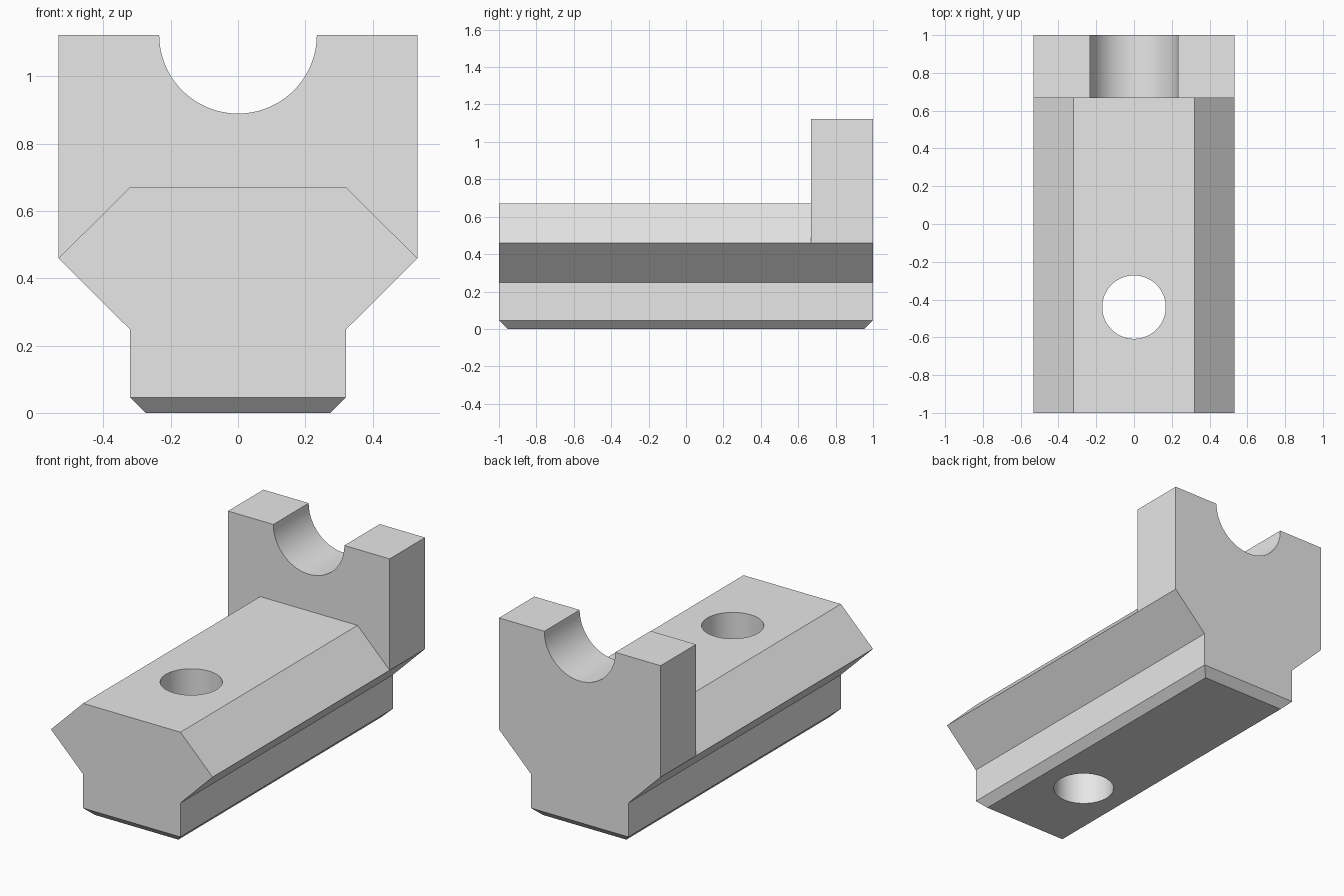
import bpy, bmesh
from math import sin, cos, pi, radians

if "Cube" in bpy.data.objects:
    bpy.data.objects.remove(bpy.data.objects["Cube"], do_unlink=True)

HALF, NECK = 0.533, 0.321           # widest and narrowest half widths
BASE, MID, DECK, TOP = 0.248, 0.459, 0.67, 1.123
CRADLE, HOLE, CHAMFER = 0.234, 0.168, 0.046

grey = bpy.data.materials.new("plain grey")
grey.use_nodes = True
colour = (0.8, 0.8, 0.8, 1)
grey.diffuse_color = colour
grey.node_tree.nodes["Principled BSDF"].inputs["Base Color"].default_value = colour


def prism(name, half_profile, y0, y1, chamfer=0):
    """Mirror a right-hand profile in x and extrude it along y."""
    outline = half_profile + [(-x, z) for x, z in reversed(half_profile) if x > 0]
    bm = bmesh.new()
    face = bm.faces.new([bm.verts.new((x, y0, z)) for x, z in outline])
    new = bmesh.ops.extrude_face_region(bm, geom=[face])["geom"]
    moved = [v for v in new if isinstance(v, bmesh.types.BMVert)]
    bmesh.ops.translate(bm, verts=moved, vec=(0, y1 - y0, 0))
    bmesh.ops.recalc_face_normals(bm, faces=bm.faces[:])
    if chamfer:
        low = [e for e in bm.edges if all(abs(v.co.z) < 1e-5 for v in e.verts)]
        bmesh.ops.bevel(bm, geom=low, offset=chamfer, segments=1,
                        affect='EDGES', clamp_overlap=True)
    mesh = bpy.data.meshes.new(name)
    bm.to_mesh(mesh)
    bm.free()
    mesh.materials.append(grey)
    obj = bpy.data.objects.new(name, mesh)
    bpy.context.collection.objects.link(obj)
    return obj


def combine(target, tool, operation):
    bpy.context.view_layer.objects.active = target
    mod = target.modifiers.new(operation.lower(), 'BOOLEAN')
    mod.operation, mod.solver, mod.object = operation, 'EXACT', tool
    bpy.ops.object.modifier_apply(modifier=mod.name)
    bpy.data.objects.remove(tool, do_unlink=True)


# Sliding block with angled flanks and a chamfered foot
block = prism("slide_block", [(NECK, 0), (NECK, BASE), (HALF, MID), (NECK, DECK)],
              -1, 1, CHAMFER)

# Upright rear plate with a half-round cradle
arc = [(CRADLE * cos(a), TOP - CRADLE * sin(a))
       for a in (i * pi / 64 for i in range(32))]
plate = prism("rear_plate", [(HALF, MID), (HALF, TOP)] + arc + [(0, TOP - CRADLE)],
              0.667, 1)
combine(block, plate, 'UNION')

# Vertical bolt hole
bpy.ops.mesh.primitive_cylinder_add(vertices=64, radius=HOLE, depth=2,
                                    location=(0, -0.44, 0.4))
drill = bpy.context.object
drill.hide_render = True
drill.data.materials.append(grey)
combine(block, drill, 'DIFFERENCE')

# Smooth the round walls, keep the edges crisp
bpy.ops.object.select_all(action='DESELECT')
block.select_set(True)
bpy.context.view_layer.objects.active = block
bpy.ops.object.shade_smooth_by_angle(angle=radians(30))
